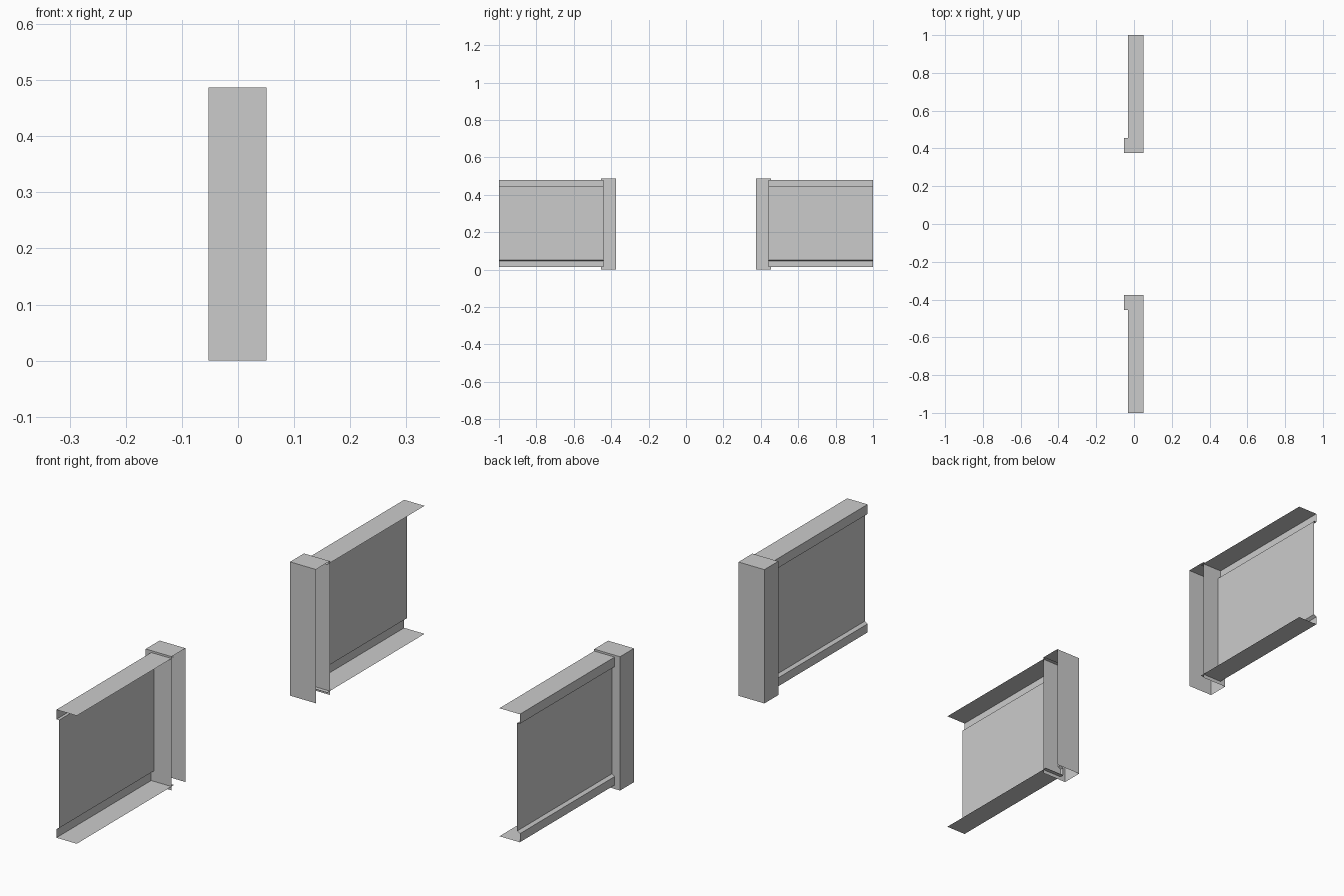
import bpy
import bmesh

cube = bpy.data.objects.get("Cube")
if cube:
    bpy.data.objects.remove(cube, do_unlink=True)

# Single plain grey sheet material
grey = bpy.data.materials.new("plain grey")
grey.use_nodes = True
colour = (0.6, 0.6, 0.6, 1)
grey.diffuse_color = colour
grey.node_tree.nodes["Principled BSDF"].inputs["Base Color"].default_value = colour


def add_object(name, bm):
    mesh = bpy.data.meshes.new(name)
    bm.to_mesh(mesh)
    bm.free()
    mesh.materials.append(grey)
    obj = bpy.data.objects.new(name, mesh)
    bpy.context.collection.objects.link(obj)


def add_strip(bm, points, move):
    """Sweep an open line of points along a vector into flat sheet faces."""
    start = [bm.verts.new(p) for p in points]
    end = [bm.verts.new([a + b for a, b in zip(p, move)]) for p in points]
    for i in range(len(points) - 1):
        bm.faces.new((start[i], start[i + 1], end[i + 1], end[i]))
    return start, end


# Panel section (x, z): flanges open to +x, web set in behind two lips
SECTION = [(0.051, 0.48), (-0.031, 0.48), (-0.031, 0.445), (-0.02, 0.445),
           (-0.02, 0.052), (-0.031, 0.045), (-0.031, 0.014), (0.051, 0.014)]
X_BACK, X_OPEN, HEIGHT = -0.053, 0.051, 0.487
Y_IN, Y_OUT, Y_PANEL, Y_END = 0.375, 0.455, 0.44, 1.0

for side, s in (("front", -1), ("back", 1)):
    # Sheet panel with top and bottom flanges
    bm = bmesh.new()
    add_strip(bm, [(x, s * Y_PANEL, z) for x, z in SECTION],
              (0, s * (Y_END - Y_PANEL), 0))
    bmesh.ops.recalc_face_normals(bm, faces=bm.faces)
    add_object(side + "_panel", bm)

    # Channel post, open to +x and below, closed by a cap on top
    bm = bmesh.new()
    plan = [(X_OPEN, Y_IN), (X_BACK, Y_IN), (X_BACK, Y_OUT), (X_OPEN, Y_OUT)]
    bottom, top = add_strip(bm, [(x, s * y, 0) for x, y in plan], (0, 0, HEIGHT))
    bm.faces.new(top)
    bmesh.ops.recalc_face_normals(bm, faces=bm.faces)
    add_object(side + "_post", bm)
